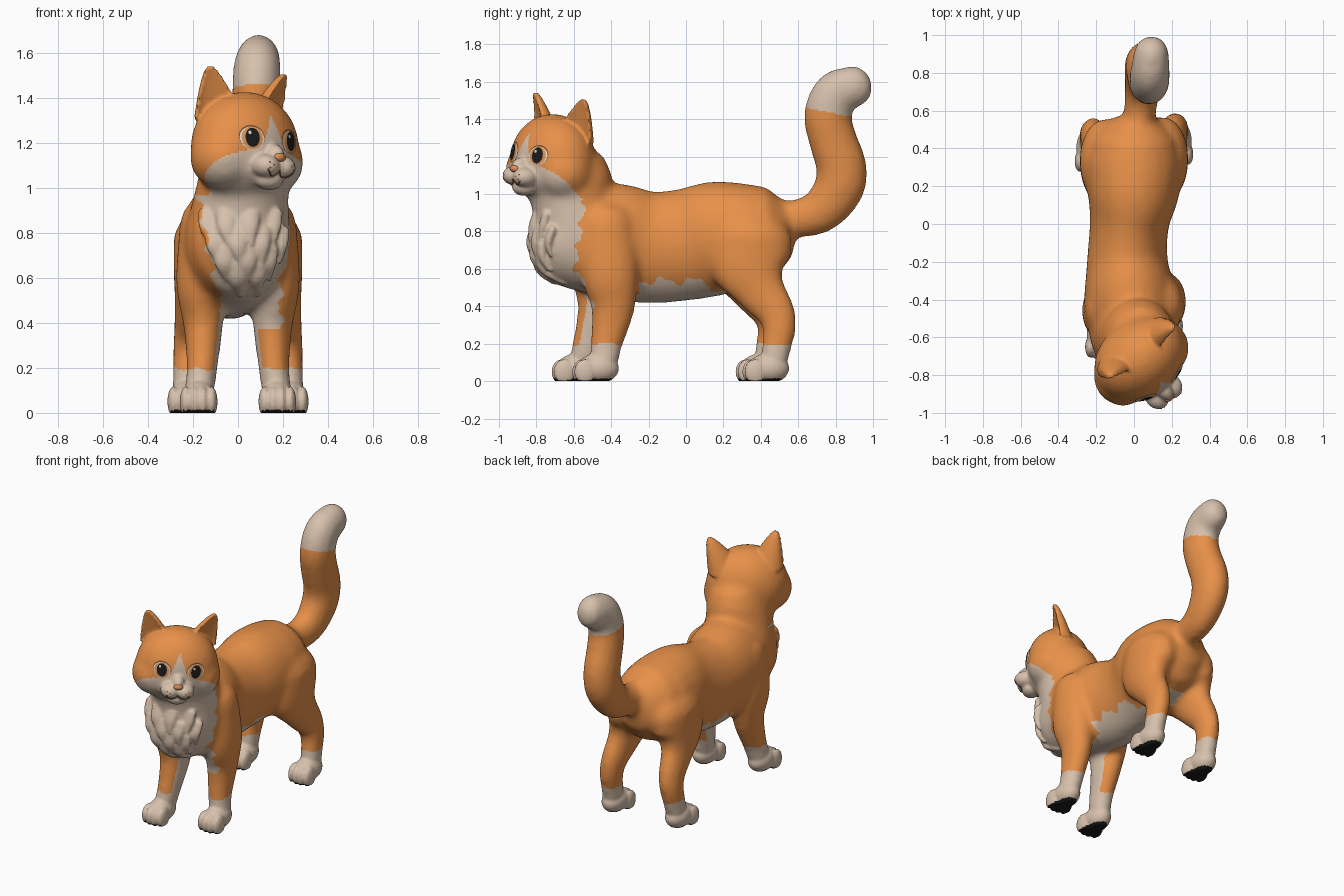
import bpy, bmesh
from math import sin, cos, pi, radians
from mathutils import Matrix, Vector
from mathutils.bvhtree import BVHTree

old_cube = bpy.data.objects.get("Cube")
if old_cube:
    bpy.data.objects.remove(old_cube)

# Head frame: turned and slightly tilted towards the left
HEAD = (Matrix.Translation((0.03, -0.712, 1.18))
        @ Matrix.Rotation(radians(38), 4, "Z") @ Matrix.Rotation(radians(5), 4, "Y"))
HEAD_INV = HEAD.inverted()


def material(name, r, g, b):
    mat = bpy.data.materials.new(name)
    mat.use_nodes = True
    mat.diffuse_color = (r, g, b, 1)
    shader = next(n for n in mat.node_tree.nodes if n.type == "BSDF_PRINCIPLED")
    shader.inputs["Base Color"].default_value = (r, g, b, 1)
    return mat


orange = material("orange fur", 0.8, 0.28, 0.066)
cream = material("cream fur", 0.68, 0.53, 0.41)
black = material("black", 0.01, 0.01, 0.01)
amber = material("amber iris", 0.7, 0.3, 0.1)
brown = material("brown line", 0.2, 0.075, 0.03)
pink = material("nose orange", 0.75, 0.27, 0.1)
white = material("eye white", 0.8, 0.7, 0.58)


def link(name, data, *mats):
    obj = bpy.data.objects.new(name, data)
    bpy.context.scene.collection.objects.link(obj)
    for mat in mats:
        data.materials.append(mat)
    return obj


def to_object(bm, name, *mats):
    bmesh.ops.recalc_face_normals(bm, faces=bm.faces[:])
    for face in bm.faces:
        face.smooth = True
    mesh = bpy.data.meshes.new(name)
    bm.to_mesh(mesh)
    bm.free()
    return link(name, mesh, *mats)


def ball(bm, loc, radii, frame=Matrix.Identity(4)):
    bmesh.ops.create_uvsphere(bm, u_segments=24, v_segments=16, radius=1,
                              matrix=frame @ Matrix.Translation(loc) @ Matrix.Diagonal((*radii, 1)))


def bridge(bm, rings):
    n = len(rings[0])
    for lower, upper in zip(rings, rings[1:]):
        for i in range(n):
            j = (i + 1) % n
            bm.faces.new((lower[i], lower[j], upper[j], upper[i]))
    bm.faces.new(rings[0])
    bm.faces.new(rings[-1])


def loft(bm, points, sides=24, steps=6):
    """Smooth rounded limb through (x, y, z, half width, half depth) stations."""
    p = [Vector(q) for q in points]
    ext = [2 * p[0] - p[1]] + p + [2 * p[-1] - p[-2]]
    path = []
    for a, b, c, d in zip(ext, ext[1:], ext[2:], ext[3:]):
        for k in range(steps):
            t = k / steps
            path.append(0.5 * (2 * b + (c - a) * t + (2 * a - 5 * b + 4 * c - d) * t * t
                               + (3 * b - a - 3 * c + d) * t ** 3))
    path.append(p[-1])

    def cap(end, inner):
        out = (Vector(end[:3]) - Vector(inner[:3])).normalized() * min(end[3], end[4])
        for ang in (0.5, 1.0, 1.4):
            pos = Vector(end[:3]) + out * sin(ang)
            yield Vector((*pos, end[3] * cos(ang), end[4] * cos(ang)))

    path = list(cap(path[0], path[1]))[::-1] + path + list(cap(path[-1], path[-2]))
    rings = []
    for i, q in enumerate(path):
        before, after = path[max(i - 1, 0)], path[min(i + 1, len(path) - 1)]
        tangent = (Vector(after[:3]) - Vector(before[:3])).normalized()
        u = Vector((1, 0, 0))
        u = (u - tangent * u.dot(tangent)).normalized()
        v = tangent.cross(u)
        rings.append([bm.verts.new(Vector(q[:3]) + u * q[3] * cos(a) + v * q[4] * sin(a))
                      for a in (2 * pi * k / sides for k in range(sides))])
    bridge(bm, rings)


def fuse(bm, name, voxel, rounds, *mats):
    """Merge overlapping parts into one soft skin."""
    obj = to_object(bm, name)
    remesh = obj.modifiers.new("skin", "REMESH")
    remesh.mode, remesh.voxel_size = "VOXEL", voxel
    smooth = obj.modifiers.new("soften", "SMOOTH")
    smooth.factor, smooth.iterations = 0.5, rounds
    deps = bpy.context.evaluated_depsgraph_get()
    mesh = bpy.data.meshes.new_from_object(obj.evaluated_get(deps))
    bpy.data.objects.remove(obj)
    return link(name, mesh, *mats)


# Torso, neck and tail
bm = bmesh.new()
loft(bm, [(0, -0.61, 0.76, 0.23, 0.27), (-0.02, -0.4, 0.75, 0.245, 0.31),
          (-0.035, -0.2, 0.715, 0.215, 0.3), (-0.025, 0, 0.73, 0.21, 0.3),
          (-0.005, 0.17, 0.765, 0.245, 0.305), (0, 0.335, 0.785, 0.255, 0.275)])
loft(bm, [(0, -0.57, 0.8, 0.235, 0.25), (0.015, -0.605, 0.95, 0.212, 0.222),
          (0.03, -0.625, 1.08, 0.195, 0.23)])
loft(bm, [(0.01, 0.42, 0.87, 0.09, 0.1), (0.03, 0.58, 0.868, 0.085, 0.102),
          (0.045, 0.72, 0.91, 0.095, 0.12), (0.055, 0.817, 1.03, 0.107, 0.135),
          (0.062, 0.83, 1.15, 0.108, 0.136), (0.07, 0.785, 1.29, 0.108, 0.13),
          (0.08, 0.758, 1.42, 0.107, 0.128), (0.085, 0.8, 1.535, 0.106, 0.122),
          (0.092, 0.903, 1.578, 0.094, 0.112)])

# Legs, the right pair stepping further forward
FRONT = [(0.145, -0.43, 0.84, 0.115, 0.15), (0.168, -0.41, 0.58, 0.108, 0.155),
         (0.155, -0.39, 0.4, 0.09, 0.12), (0.16, -0.425, 0.2, 0.07, 0.087),
         (0.175, -0.445, 0.08, 0.068, 0.08)]
HIND = [(0.15, 0.345, 0.76, 0.14, 0.225), (0.178, 0.345, 0.61, 0.11, 0.21),
        (0.195, 0.395, 0.49, 0.087, 0.14), (0.21, 0.478, 0.37, 0.075, 0.107),
        (0.22, 0.5, 0.28, 0.07, 0.09), (0.225, 0.487, 0.2, 0.065, 0.082),
        (0.23, 0.465, 0.08, 0.065, 0.075)]
paws = []
for side in (1, -1):
    for stations, step in ((FRONT, 0.12), (HIND, 0.04)):
        stride = step if side < 0 else 0
        leg = [(side * x, y - stride * (1 - z), z, a, b) for x, y, z, a, b in stations]
        loft(bm, leg)
        paws.append((leg[-1][0], leg[-1][1] - 0.025))

# Broad skull, cheeks and muzzle base
ball(bm, (0, 0, 0), (0.262, 0.21, 0.25), HEAD)
ball(bm, (0, -0.13, -0.08), (0.13, 0.1, 0.1), HEAD)
for side in (1, -1):
    ball(bm, (side * 0.135, -0.02, -0.055), (0.145, 0.155, 0.145), HEAD)
base = fuse(bm, "soft_base", 0.02, 12)
bm = bmesh.new()
bm.from_mesh(base.data)
bpy.data.objects.remove(base)
tree = BVHTree.FromBMesh(bm)

# Paws with four toes
for x, y in paws:
    ball(bm, (x, y, 0.068), (0.076, 0.112, 0.08))
    for k in (-1.5, -0.5, 0.5, 1.5):
        ball(bm, (x + k * 0.038, y - 0.088 + abs(k) * 0.012, 0.05), (0.027, 0.058, 0.068))

# Whisker pads, chin and nose bridge
ball(bm, (0, -0.19, -0.145), (0.068, 0.055, 0.045), HEAD)
ball(bm, (0, -0.185, -0.03), (0.045, 0.085, 0.05), HEAD)
for side in (1, -1):
    ball(bm, (side * 0.045, -0.215, -0.085), (0.062, 0.07, 0.053), HEAD)

# Cupped ears
for side in (1, -1):
    foot, tip = Vector((side * 0.125, 0.02, 0.11)), Vector((side * 0.208, 0.02, 0.345))
    turn = Matrix.Rotation(side * 0.4, 3, "Z")
    rings = []
    for k in range(13):
        t = k / 12
        taper = (1 - t) ** 0.75
        w, d = 0.11 * taper + 0.012, 0.09 * taper
        arc = [pi * i / 12 for i in range(13)]
        shape = [(w * cos(a), d * sin(a) + 0.013) for a in arc]
        shape += [(w * cos(a), 0.3 * d * sin(a) - 0.013) for a in arc[::-1]]
        rings.append([bm.verts.new(HEAD @ (foot.lerp(tip, t) + turn @ Vector((x, y, 0))))
                      for x, y in shape])
    bridge(bm, rings)


# Chest tufts hanging in staggered rows
def chest_y(x, z):
    spot = tree.ray_cast(Vector((x, -2, z)), Vector((0, 1, 0)))[0]
    return max(spot.y, -0.85) if spot else -0.6


for z, columns in ((0.89, (-0.13, -0.05, 0.05, 0.15)), (0.81, (-0.1, 0, 0.1, 0.18)),
                   (0.73, (-0.06, 0.04, 0.13)), (0.66, (0, 0.08))):
    for x in columns:
        loft(bm, [(x, chest_y(x, z) + 0.02, z, 0.05, 0.028),
                  (x, chest_y(x, z - 0.07) + 0.004, z - 0.07, 0.042, 0.025),
                  (x + 0.01, chest_y(x, z - 0.14) - 0.006, z - 0.14, 0.007, 0.008)], 12)

coat = fuse(bm, "fur_coat", 0.009, 3, orange, cream, black)
for vert in coat.data.vertices:
    vert.co.z = max(vert.co.z, 0)
coat.data.update()


# Fur markings by position
def marking(c, n):
    h = HEAD_INV @ c
    wave = sin(c.y * 38) + 0.5 * sin(c.y * 83 + 1)
    if c.z < 0.014 and n.z < -0.4:
        return 2
    if c.z < 0.195 + 0.006 * sin(c.x * 60):
        return 1
    if c.y > 0.55:
        return int(c.z > 1.44 - 0.2 * (c.y - 0.75))
    if c.z > 0.97:
        muzzle = h.y < 0.1 and h.z < -0.175 - 0.85 * h.y
        blaze = h.y < 0 and -0.06 < h.z < 0.15 and abs(h.x) < 0.06 * (1 - h.z / 0.15)
        return int(muzzle or blaze)
    zigzag = 0.014 * sin(c.z * 50) + 0.006 * sin(c.z * 110)
    if c.z > 0.4 and c.y < -0.55 + zigzag - 0.15 * max(0.9 - c.z, 0):
        return int(c.x > -0.085 - 0.2 * (c.z - 0.5) + zigzag)
    if c.y < -0.42 and 0.37 < c.z < 0.58 and -0.08 < c.x < 0.19 + zigzag:
        return 1
    if c.y < -0.25 and c.z < 0.47 and abs(c.x) < 0.16 and n.x * c.x < -0.85 * abs(c.x):
        return 1
    if -0.6 < c.y < 0.4 and c.z < 0.535 + 0.02 * wave:
        return int(abs(c.x) < 0.08 or -0.25 < c.y < 0.13)
    return 0


for poly in coat.data.polygons:
    poly.material_index = marking(poly.center, poly.normal)
    poly.use_smooth = True

bm = bmesh.new()
bm.from_mesh(coat.data)
tree = BVHTree.FromBMesh(bm)
bm.free()


def on_face(x, z, lift):
    spot = tree.ray_cast(HEAD @ Vector((x, -1, z)), HEAD.to_3x3() @ Vector((0, 1, 0)))[0]
    return spot + (spot - HEAD.translation).normalized() * lift


def plate(name, x, z, rx, rz, lift, mat, sides=28):
    """Thin oval following the face."""
    bm = bmesh.new()
    rings = [[bm.verts.new(on_face(x + s * rx * cos(a), z + s * rz * sin(a), lift))
              for a in (2 * pi * k / sides for k in range(sides))] for s in (0.1, 0.4, 0.7, 1)]
    bridge(bm, rings)
    bm.faces.remove(bm.faces[:][-1])
    to_object(bm, name, mat)


# Eyes, whisker spots and mouth
for side, label in ((1, "left"), (-1, "right")):
    x, z = side * 0.104, 0.033
    plate(label + "_eye_rim", x, z + 0.004, 0.056, 0.054, 0.002, brown)
    plate(label + "_eye_white", x, z, 0.053, 0.05, 0.004, white)
    plate(label + "_iris", x, z, 0.045, 0.049, 0.006, amber)
    plate(label + "_pupil", x, z + 0.002, 0.03, 0.041, 0.008, black)
    plate(label + "_eye_glint", x - 0.012, z + 0.022, 0.007, 0.008, 0.0095, white, 12)
    for k, (sx, sz) in enumerate(((0.05, -0.08), (0.068, -0.07), (0.066, -0.095))):
        plate(f"{label}_whisker_spot_{k}", side * sx, sz, 0.0045, 0.0045, 0.003, brown, 10)
    curve = bpy.data.curves.new(label + "_mouth", "CURVE")
    curve.dimensions, curve.bevel_depth = "3D", 0.0025
    line = curve.splines.new("POLY")
    line.points.add(10)
    for k, point in enumerate(line.points):
        t = k / 10
        point.co = (*on_face(side * 0.075 * t, -0.1 - 0.03 * sin(pi * t ** 0.8), 0.001), 1)
    link(label + "_mouth", curve, brown)

# Nose
bm = bmesh.new()
ball(bm, HEAD_INV @ on_face(0, -0.045, -0.006), (0.03, 0.02, 0.02), HEAD)
to_object(bm, "nose", pink)
